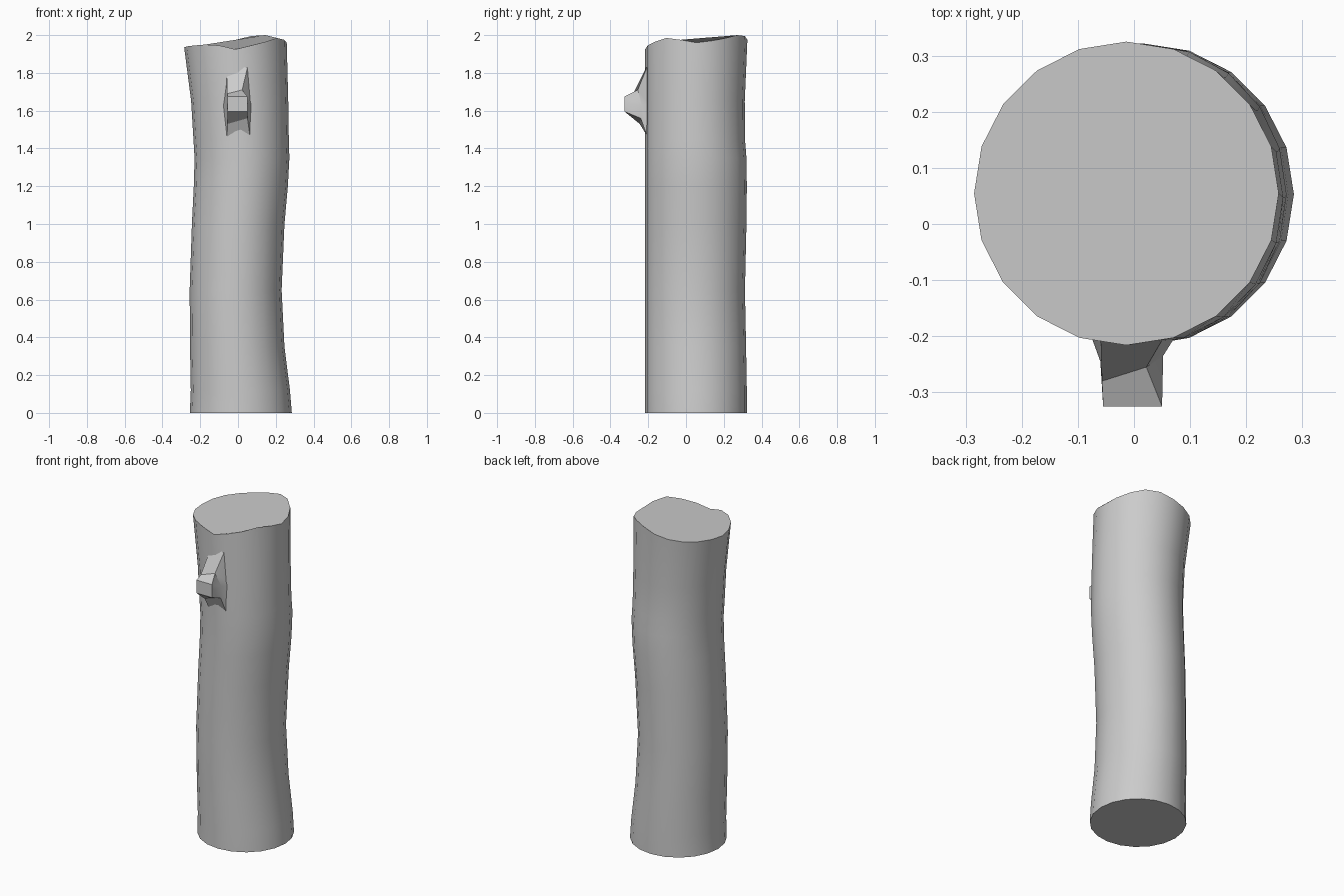
import bpy, math


def loft(name, rings):
    """Skin a list of equal-length point rings and cap both ends."""
    n = len(rings[0])
    verts = [p for ring in rings for p in ring]
    faces = [(k * n + i, k * n + (i + 1) % n, (k + 1) * n + (i + 1) % n, (k + 1) * n + i)
             for k in range(len(rings) - 1) for i in range(n)]
    faces.append(tuple(reversed(range(n))))
    faces.append(tuple(range(len(verts) - n, len(verts))))
    mesh = bpy.data.meshes.new(name)
    mesh.from_pydata(verts, [], faces)
    mesh.update()
    obj = bpy.data.objects.new(name, mesh)
    bpy.context.collection.objects.link(obj)
    bpy.ops.object.select_all(action='DESELECT')
    bpy.context.view_layer.objects.active = obj
    obj.select_set(True)
    bpy.ops.object.shade_smooth_by_angle(angle=math.radians(30))
    return obj


SIDES = 20
# trunk outline per level: z, left x, right x, back y
LEVELS = [
    (0.00, -0.255, 0.285, 0.322),
    (0.12, -0.250, 0.275, 0.322),
    (0.35, -0.254, 0.246, 0.318),
    (0.65, -0.256, 0.231, 0.312),
    (1.00, -0.244, 0.246, 0.320),
    (1.20, -0.234, 0.264, 0.322),
    (1.35, -0.230, 0.272, 0.320),
    (1.45, -0.236, 0.269, 0.312),
    (1.65, -0.248, 0.266, 0.311),
    (1.95, -0.285, 0.258, 0.325),
]
FRONT_Y = -0.216
# uneven cut height around the top, counter-clockwise from +x
RIM = [1.96, 1.97, 1.985, 2.0, 1.995, 1.975, 1.96, 1.95, 1.945, 1.94,
       1.935, 1.94, 1.945, 1.95, 1.945, 1.925, 1.945, 1.965, 1.985, 1.975]


def trunk_ring(z, left, right, back, heights=None):
    cx, cy = (left + right) / 2, (FRONT_Y + back) / 2
    rx, ry = (right - left) / 2, (back - FRONT_Y) / 2
    ring = []
    for i in range(SIDES):
        a = 2 * math.pi * i / SIDES
        ring.append((cx + rx * math.cos(a), cy + ry * math.sin(a),
                     heights[i] if heights else z))
    return ring


# Trunk, with a wavy cut top
rings = [trunk_ring(*lv) for lv in LEVELS[:-1]]
rings.append(trunk_ring(*LEVELS[-1], heights=RIM))
loft("trunk", rings)

# Branch stub: flared root inside the trunk, collar, square cut end
stub = [
    [(-0.06, -0.19, 1.44), (0.07, -0.19, 1.42), (0.08, -0.19, 1.63),
     (0.06, -0.19, 1.87), (-0.06, -0.19, 1.80), (-0.08, -0.19, 1.63)],
    [(-0.055, -0.245, 1.53), (0.05, -0.24, 1.56), (0.052, -0.235, 1.63),
     (0.022, -0.255, 1.71), (-0.057, -0.28, 1.69), (-0.06, -0.245, 1.63)],
    [(-0.055, -0.325, 1.595), (0.05, -0.325, 1.595), (0.05, -0.325, 1.635),
     (0.05, -0.325, 1.675), (-0.055, -0.325, 1.675), (-0.055, -0.325, 1.635)],
]
loft("branch_stub", stub)
